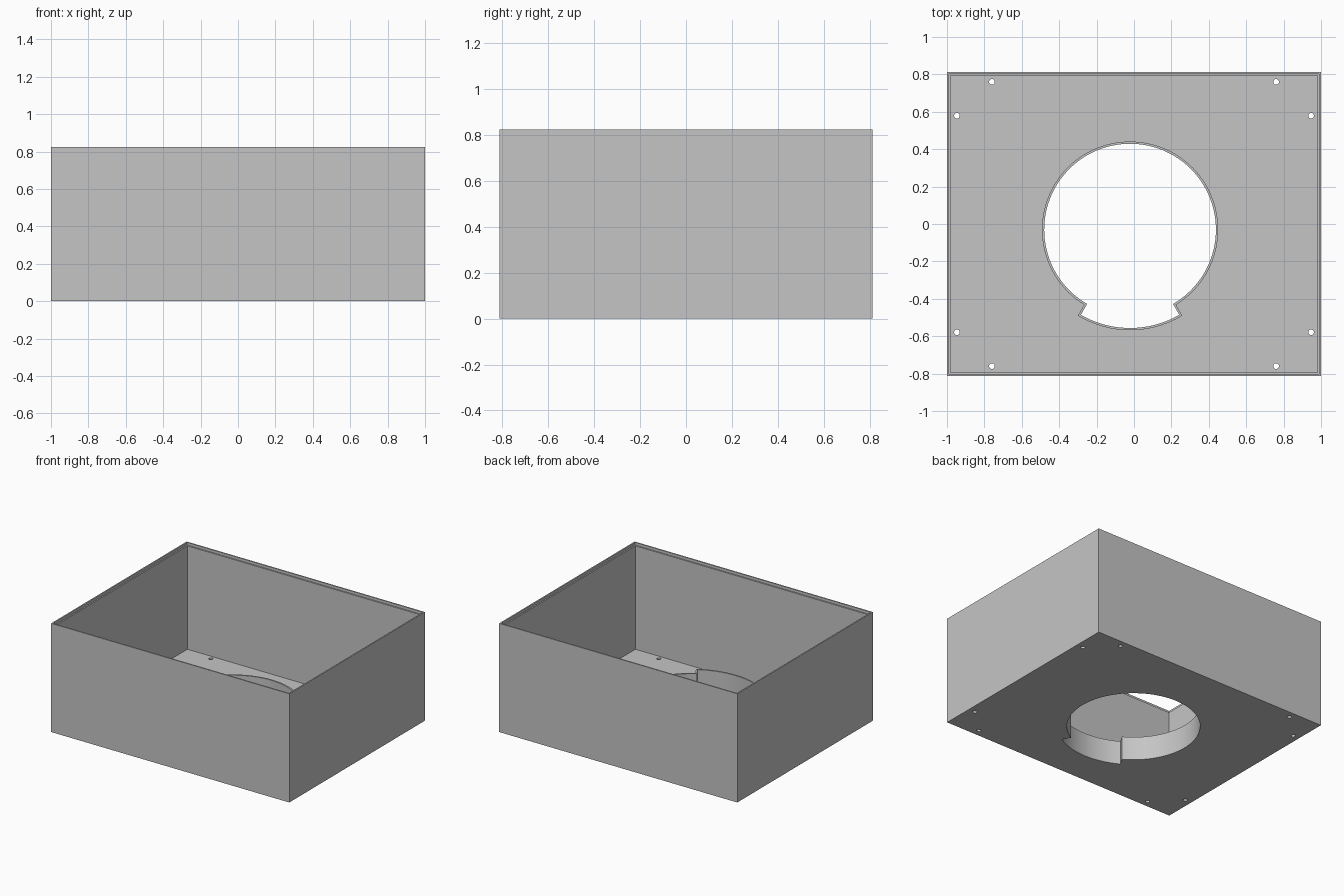
import bpy
import math
from math import radians, cos, sin, asin

cube = bpy.data.objects.get("Cube")
if cube:
    bpy.data.objects.remove(cube, do_unlink=True)

# Overall dimensions
HALF_X, HALF_Y, HEIGHT = 1.0, 0.813, 0.825
WALL, LIP = 0.02, 0.01
FLOOR = 0.02
LEDGE_Z = HEIGHT - 0.02
COLLAR_TOP, COLLAR_WALL = 0.18, 0.012
CENTRE_X, CENTRE_Y = -0.021, -0.03
MAIN_R, WIDE_R = 0.459, 0.526

grey = bpy.data.materials.new("plain grey")
grey.use_nodes = True
tone = (0.56, 0.56, 0.56, 1.0)
grey.diffuse_color = tone
grey.node_tree.nodes["Principled BSDF"].inputs["Base Color"].default_value = tone


def rectangle(inset):
    x, y = HALF_X - inset, HALF_Y - inset
    return [(-x, -y), (x, -y), (x, y), (-x, y)]


def arc(cx, cy, r, start, end, steps):
    angles = [start + (end - start) * i / steps for i in range(steps + 1)]
    return [(cx + r * cos(a), cy + r * sin(a)) for a in angles]


def opening(offset):
    """Round opening with a wider sector at the front, grown by offset."""
    r1, r2 = MAIN_R + offset, WIDE_R + offset
    a1, a2 = asin(offset / r1), asin(offset / r2)
    left, right = radians(240), radians(300)
    main = arc(CENTRE_X, CENTRE_Y, r1, right + a1 - 2 * math.pi, left - a1, 96)
    wide = arc(CENTRE_X, CENTRE_Y, r2, left - a2, right + a2, 28)
    return main + wide


def plate(name, outlines, bottom, top):
    """Extrude a filled outline, with further outlines as holes."""
    curve = bpy.data.curves.new(name, "CURVE")
    curve.dimensions = "2D"
    curve.fill_mode = "BOTH"
    curve.extrude = (top - bottom) / 2
    for points in outlines:
        spline = curve.splines.new("POLY")
        spline.points.add(len(points) - 1)
        for point, (x, y) in zip(spline.points, points):
            point.co = (x, y, 0, 1)
        spline.use_cyclic_u = True
    obj = bpy.data.objects.new(name, curve)
    obj.location.z = (bottom + top) / 2
    bpy.context.scene.collection.objects.link(obj)
    bpy.ops.object.select_all(action="DESELECT")
    obj.select_set(True)
    bpy.context.view_layer.objects.active = obj
    bpy.ops.object.convert(target="MESH")
    obj = bpy.context.view_layer.objects.active
    obj.data.materials.clear()
    obj.data.materials.append(grey)
    bpy.ops.object.shade_smooth_by_angle(angle=radians(30))
    return obj


# Floor with the large opening and eight screw holes
screw_holes = [
    arc(sx * x, sy * y, 0.015, 0, radians(345), 23)
    for x, y in ((0.76, 0.76), (0.947, 0.579))
    for sx in (-1, 1)
    for sy in (-1, 1)
]
plate("floor", [rectangle(0), opening(0)] + screw_holes, 0, FLOOR)

# Side walls, with a thinner lip leaving a ledge for a lid
plate("side_walls", [rectangle(0), rectangle(WALL)], FLOOR, LEDGE_Z)
plate("top_lip", [rectangle(0), rectangle(LIP)], LEDGE_Z, HEIGHT)

# Raised collar around the opening
plate("opening_collar", [opening(COLLAR_WALL), opening(0)], FLOOR, COLLAR_TOP)
